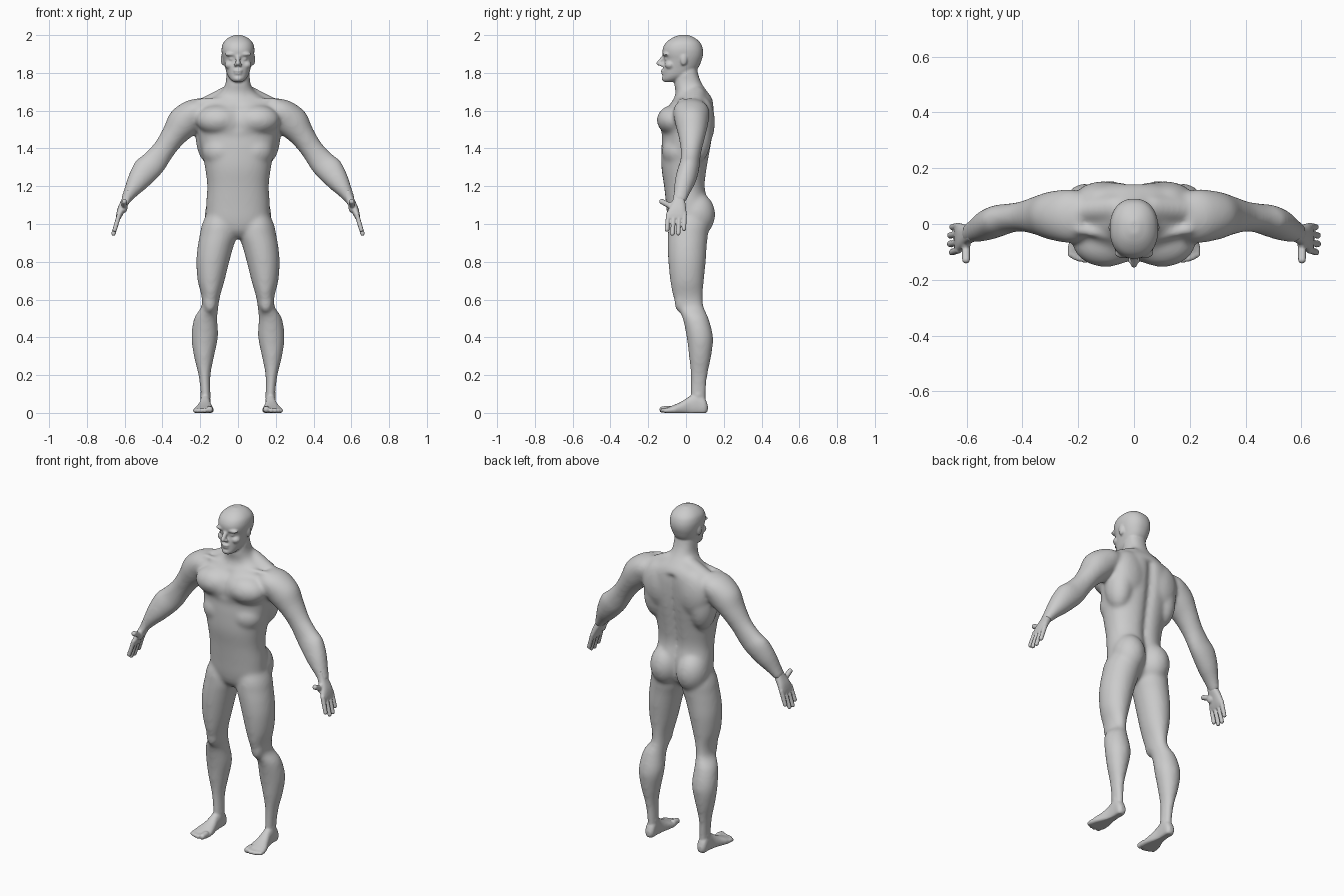
import bpy
import bmesh
import math
from mathutils import Vector, Matrix

if "Cube" in bpy.data.objects:
    bpy.data.objects.remove(bpy.data.objects["Cube"], do_unlink=True)

X, Y, Z = Vector((1, 0, 0)), Vector((0, 1, 0)), Vector((0, 0, 1))
RING = 40

skin = bpy.data.materials.new("pale_grey")
skin.use_nodes = True
skin.diffuse_color = (0.6, 0.6, 0.6, 1)
skin.node_tree.nodes["Principled BSDF"].inputs["Base Color"].default_value = (0.6, 0.6, 0.6, 1)


def spline(rows, steps):
    """Smoothly interpolate rows of numbers."""
    out = []
    last = len(rows) - 1
    for i in range(last):
        quad = [rows[max(i - 1, 0)], rows[i], rows[i + 1], rows[min(i + 2, last)]]
        for k in range(steps):
            t = k / steps
            out.append([b + t * (c - a + t * (2 * a - 5 * b + 4 * c - d
                        + t * (3 * (b - c) + d - a))) / 2
                        for a, b, c, d in zip(*quad)])
    out.append(list(rows[-1]))
    return out


def loft(bm, rows, axis=Z, u=X, v=Y, origin=Vector(), side=1, power=2, steps=6):
    """Rows hold (distance, u_min, u_max, v_min, v_max) along the axis."""
    rings, verts = [], []
    for s, u0, u1, v0, v1 in (spline(rows, steps) if steps > 1 else rows):
        ring = []
        for k in range(RING):
            a = math.tau * k / RING
            c, n = math.cos(a), math.sin(a)
            c = math.copysign(abs(c) ** (2 / power), c)
            n = math.copysign(abs(n) ** (2 / power), n)
            p = (origin + axis * s + u * ((u0 + u1 + (u1 - u0) * c) / 2)
                 + v * ((v0 + v1 + (v1 - v0) * n) / 2))
            ring.append(bm.verts.new((p.x * side, p.y, max(p.z, 0))))
        rings.append(ring)
        verts += ring
    faces = [bm.faces.new(rings[0]), bm.faces.new(rings[-1])]
    for low, high in zip(rings, rings[1:]):
        for k in range(RING):
            j = (k + 1) % RING
            faces.append(bm.faces.new((low[k], low[j], high[j], high[k])))
    bmesh.ops.recalc_face_normals(bm, faces=faces)
    return verts


def capsule(bm, start, end, r, side=1):
    """Round-ended rod, for digits and cords of muscle."""
    start = Vector(start)
    axis = Vector(end) - start
    length = axis.length
    axis.normalize()
    u = axis.orthogonal().normalized()
    rows = []
    for k in range(9):
        a = math.pi * k / 8
        w = r * math.sin(a) + 0.0002
        rows.append(((r if k < 5 else length - r) - r * math.cos(a), -w, w, -w, w))
    loft(bm, rows, axis, u, axis.cross(u), start, side, steps=1)


def blob(bm, centre, radii, side=1):
    c = Vector(centre)
    c.x *= side
    bmesh.ops.create_uvsphere(bm, u_segments=28, v_segments=18, radius=1,
                              matrix=Matrix.LocRotScale(c, None, Vector(radii)))


def fuse(bm, name, voxel, smooth, swell):
    """Melt overlapping forms into one skin; swell makes up for smoothing."""
    mesh = bpy.data.meshes.new(name)
    bm.to_mesh(mesh)
    bm.free()
    mesh.materials.append(skin)
    obj = bpy.data.objects.new(name, mesh)
    bpy.context.collection.objects.link(obj)
    remesh = obj.modifiers.new("fuse", 'REMESH')
    remesh.mode = 'VOXEL'
    remesh.voxel_size = voxel
    remesh.use_smooth_shade = True
    soft = obj.modifiers.new("soften", 'SMOOTH')
    soft.factor = 0.5
    soft.iterations = smooth
    puff = obj.modifiers.new("swell", 'DISPLACE')
    puff.mid_level = 0
    puff.strength = swell
    return obj


def symmetric(rows):
    return [(z, -w, w, front, back) for z, w, front, back in rows]


# Trunk and neck
mass = bmesh.new()
trunk = loft(mass, symmetric([
    (.93, .04, -.05, .05), (.965, .11, -.08, .095), (1.02, .16, -.094, .118),
    (1.1, .166, -.102, .12), (1.2, .16, -.113, .102), (1.3, .172, -.127, .113),
    (1.4, .193, -.127, .13), (1.47, .207, -.124, .141), (1.53, .213, -.142, .147),
    (1.59, .212, -.126, .15), (1.635, .188, -.084, .145), (1.67, .135, -.055, .132),
    (1.7, .088, -.052, .11), (1.74, .064, -.06, .083), (1.79, .059, -.055, .063),
    (1.84, .055, -.04, .055)]), power=2.3)
for v in trunk:
    furrow = math.exp(-(v.co.x / 0.028) ** 2)
    # Spine furrow and breastbone groove
    if v.co.y > 0 and v.co.z < 1.64:
        v.co.y -= 0.024 * furrow
    elif v.co.y < 0 and 1.5 < v.co.z < 1.64:
        v.co.y += 0.016 * furrow

# Muscle masses, listed as centre and radii
MUSCLES = [
    ((.102, -.062, 1.55), (.117, .09, .078)),    # chest
    ((.085, -.04, 1.385), (.1, .084, .088)),     # lower ribs
    ((.15, .05, 1.47), (.072, .083, .15)),       # flank of the back
    ((.11, .092, 1.54), (.1, .058, .13)),        # shoulder blade
    ((.086, .056, 1.05), (.087, .096, .115)),    # buttock
    ((.148, -.026, .59), (.034, .034, .06)),     # kneecap
]

ARM_AXIS, ARM_OUT = Vector((.6, 0, -.8)), Vector((.8, 0, .6))
for side in (1, -1):
    for centre, radii in MUSCLES:
        blob(mass, centre, radii, side)
    # Neck slope, collarbone and throat cord
    capsule(mass, (.02, .06, 1.7), (.27, .045, 1.575), .047, side)
    capsule(mass, (.012, -.056, 1.652), (.21, -.02, 1.655), .013, side)
    capsule(mass, (.05, .0, 1.8), (.012, -.05, 1.655), .016, side)
    # Arm
    loft(mass, [
        (-.08, -.09, .0, -.04, .09), (-.02, -.1, .05, -.065, .12),
        (.07, -.094, .077, -.056, .116), (.16, -.071, .058, -.038, .1),
        (.25, -.067, .048, -.026, .081), (.33, -.074, .057, -.028, .071),
        (.39, -.07, .071, -.042, .067), (.47, -.056, .056, -.058, .048),
        (.54, -.039, .032, -.063, .019), (.6, -.03, .012, -.068, -.003)],
        ARM_AXIS, ARM_OUT, Y, Vector((.25, 0, 1.6)), side)
    # Leg
    loft(mass, [
        (1.08, .04, .15, -.06, .09), (1.0, .012, .187, -.088, .115),
        (.94, .008, .2, -.093, .113), (.88, .027, .211, -.094, .107),
        (.8, .049, .218, -.091, .102), (.7, .074, .211, -.081, .092),
        (.62, .097, .191, -.067, .087), (.56, .107, .192, -.043, .092),
        (.5, .112, .23, -.015, .117), (.4, .109, .244, .006, .141),
        (.3, .129, .231, .018, .131), (.2, .148, .207, .027, .112),
        (.1, .149, .195, .026, .104), (.03, .148, .196, .024, .104)], side=side)

# Soften the large masses first, then add the finer forms to them
rough = fuse(mass, "rough_mass", .01, 14, .0025)
body = bmesh.new()
body.from_object(rough, bpy.context.evaluated_depsgraph_get())
bpy.data.objects.remove(rough, do_unlink=True)

# Head
loft(body, symmetric([
    (1.752, .022, -.116, -.06), (1.766, .04, -.123, -.02), (1.79, .056, -.122, .03),
    (1.83, .068, -.121, .066), (1.87, .079, -.115, .083), (1.9, .085, -.123, .09),
    (1.93, .086, -.122, .088), (1.96, .077, -.106, .075), (1.985, .052, -.073, .046),
    (2.0, .018, -.035, .012)]), power=2.25)
# Nose, lips and chin
capsule(body, (0, -.108, 1.893), (0, -.153, 1.842), .012)
blob(body, (0, -.121, 1.811), (.024, .012, .007))
blob(body, (0, -.119, 1.797), (.021, .012, .007))
blob(body, (0, -.111, 1.77), (.024, .018, .016))
for side in (1, -1):
    blob(body, (.012, -.129, 1.843), (.01, .013, .009), side)    # nostril
    blob(body, (.034, -.105, 1.899), (.036, .019, .011), side)   # brow
    blob(body, (.033, -.102, 1.874), (.015, .012, .008), side)   # eye
    blob(body, (.044, -.085, 1.842), (.026, .026, .022), side)   # cheek
    blob(body, (.079, -.012, 1.872), (.012, .019, .032), side)   # ear

# Feet
TOES = [(.149, .141, .017), (.175, .14, .0125), (.195, .136, .012),
        (.212, .129, .0115), (.227, .12, .011)]
for side in (1, -1):
    loft(body, [
        (-.115, .158, .186, .012, .04), (-.098, .146, .199, -.01, .08),
        (-.06, .145, .2, -.015, .11), (-.02, .145, .203, -.015, .088),
        (.02, .137, .216, -.013, .062), (.06, .13, .232, -.01, .043),
        (.095, .131, .236, -.008, .03), (.112, .136, .23, 0, .023)],
        -Y, X, Z, Vector(), side, power=2.2)
    for x, reach, r in TOES:
        capsule(body, (x, -.075, r * 1.3), (x, -reach, r), r, side)
    # Ankle bones
    blob(body, (.172, .065, .095), (.027, .028, .035), side)
fuse(body, "body", .0057, 3, .0004)

# Hands
HAND_AXIS, HAND_OUT = Vector((.3, 0, -.954)), Vector((.954, 0, .3))
WRIST = Vector((.6, 0, 1.13))
FINGERS = [(-.092, .18), (-.064, .202), (-.035, .2), (-.007, .176)]
for side, label in ((1, "left"), (-1, "right")):
    hand = bmesh.new()
    loft(hand, [
        (-.05, -.035, .012, -.062, -.008), (0, -.03, .015, -.07, -.006),
        (.05, -.02, .021, -.09, 0), (.085, -.014, .019, -.103, .003),
        (.108, -.008, .014, -.1, .001)], HAND_AXIS, HAND_OUT, Y, WRIST, side, power=2.5)
    for y, reach in FINGERS:
        base = WRIST + HAND_AXIS * .07 + HAND_OUT * .004 + Y * y
        tip = WRIST + HAND_AXIS * reach + HAND_OUT * .002 + Y * (y * 1.07 - .004)
        capsule(hand, base, tip, .0118, side)
    capsule(hand, (.603, -.045, 1.075), (.602, -.14, 1.125), .0145, side)
    blob(hand, (.603, -.068, 1.09), (.018, .026, .03), side)
    fuse(hand, label + "_hand", .0042, 3, .0003)
